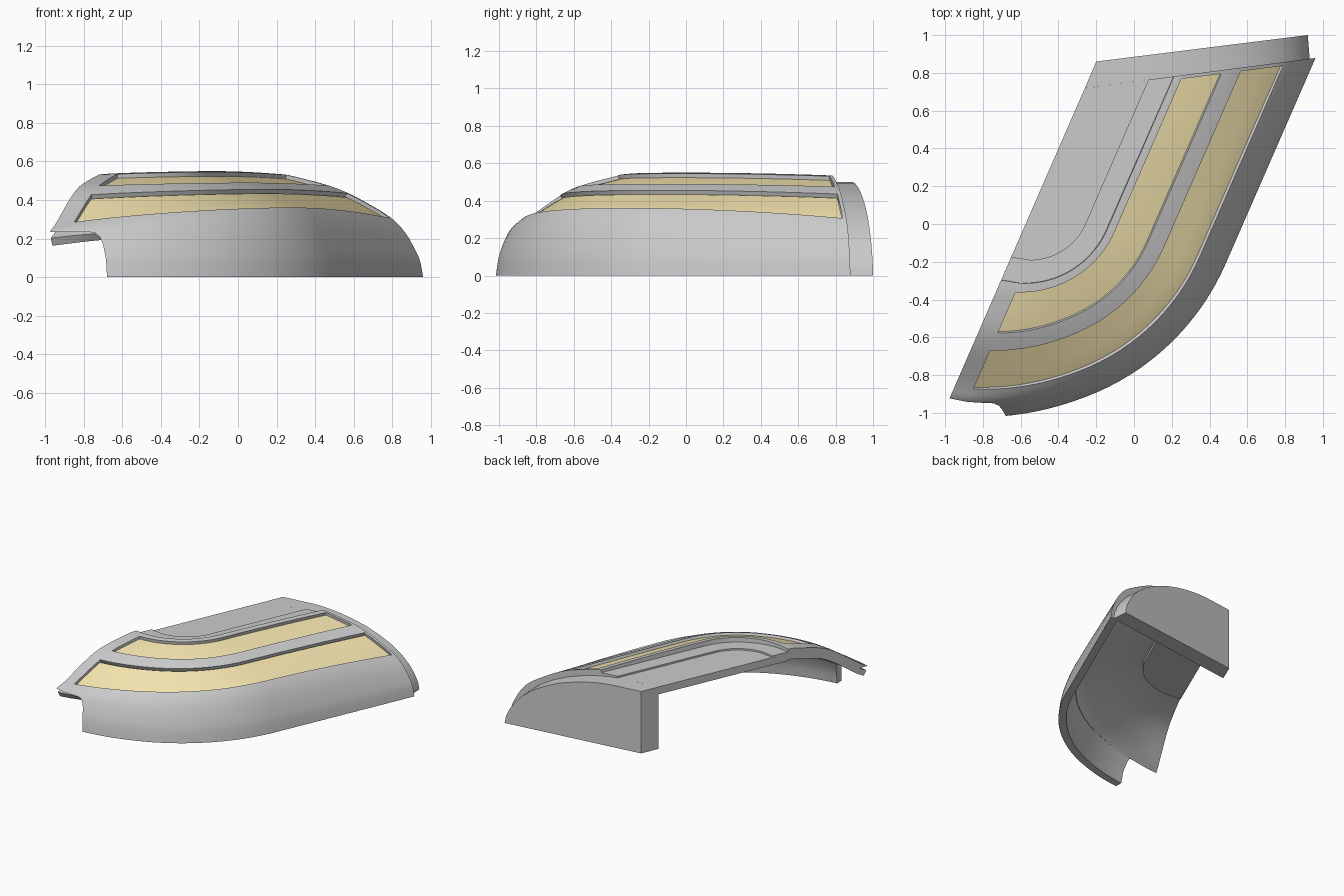
import bpy, bmesh, math
from mathutils import Vector as V

if "Cube" in bpy.data.objects:
    bpy.data.objects.remove(bpy.data.objects["Cube"])

D = V((0.4, 0.9165))          # direction of the straight run
N = V((0.9165, -0.4))         # outward across the run
LEFT = -0.526                 # left cut plane: N.p = LEFT
KEYS = [.153, .207, .447, .563, .69, .816, .9, .96, .985, 1]
ZL = [.535, .53, .47, .42, .345, .268, .225, .14, .08, 0]
ZM = [.55, .545, .49, .455, .41, .36, .27, .155, .085, 0]
ZR = [.535, .53, .475, .435, .375, .305, .225, .13, .075, 0]


def spline(zs, u):
    k = max(0, min(len(KEYS) - 2, sum(u >= a for a in KEYS) - 1))

    def slope(i):
        a, b = max(i - 1, 0), min(i + 1, len(KEYS) - 1)
        return (zs[b] - zs[a]) / (KEYS[b] - KEYS[a])
    h = KEYS[k + 1] - KEYS[k]
    s = (u - KEYS[k]) / h
    return ((2*s**3 - 3*s*s + 1) * zs[k] + (s**3 - 2*s*s + s) * h * slope(k)
            + (3*s*s - 2*s**3) * zs[k+1] + (s**3 - s*s) * h * slope(k+1))


def height(u, t):
    t = max(t, 0) ** .88
    return ((1 - 2*t) * (1 - t) * spline(ZL, u) + 4*t*(1 - t) * spline(ZM, u)
            + t * (2*t - 1) * spline(ZR, u))


ARC, RUN = 26, 8


def contour(u):
    """Plan points (and length fraction) of one contour, left cut to back cut."""
    c = V((-.55 - .17*u, .13 + .185*u))
    r = .32 + .995*u
    ang = lambda q: math.acos((q - N.dot(c)) / r)
    end = c + N * r
    run = (.754 + .13*end.x - end.y) / (D.y - .13*D.x)
    a0, a1 = ang(LEFT), ang(-.43)
    angles = [a0] + [a1 * (1 - i/ARC) for i in range(ARC + 1)]
    total = a0*r + run
    pts = [(c + (N*math.cos(a) - D*math.sin(a)) * r, (a0 - a)*r/total) for a in angles]
    for i in range(1, RUN + 1):
        s = (run - .022) * i / RUN
        pts.append((end + D*s, (a0*r + s)/total))
    pts.append((end + D*run, 1))
    # the outer contours sag a little towards the left cut
    sag = .045 * max(0, min(1, (u - .16) / .25))
    return [(p - D * sag * max(0, 1 - t/.25)**1.5, t) for p, t in pts]


def make(name, verts, faces, recalc=False):
    me = bpy.data.meshes.new(name)
    me.from_pydata(verts, [], faces)
    bm = bmesh.new()
    bm.from_mesh(me)
    loose = [v for v in bm.verts if not v.link_faces]
    bmesh.ops.delete(bm, geom=loose, context='VERTS')
    if recalc:
        bmesh.ops.recalc_face_normals(bm, faces=bm.faces)
    bm.to_mesh(me)
    bm.free()
    ob = bpy.data.objects.new(name, me)
    bpy.context.collection.objects.link(ob)
    return ob


def select(ob):
    bpy.ops.object.select_all(action='DESELECT')
    ob.select_set(True)
    bpy.context.view_layer.objects.active = ob


def smooth(ob):
    select(ob)
    bpy.ops.object.shade_smooth_by_angle(angle=math.radians(30))


def solidify(ob, th):
    """Thicken inwards, keeping the rims flush with the cut planes and the ground."""
    select(ob)
    n = len(ob.data.vertices)
    m = ob.modifiers.new("thickness", 'SOLIDIFY')
    m.thickness = th
    bpy.ops.object.modifier_apply(modifier=m.name)
    vs = ob.data.vertices
    for i in range(n):
        o, v = vs[i].co, vs[i + n].co
        if abs(N.dot(o.xy) - LEFT) < 1e-4:
            v.xy = v.xy + N * (LEFT - N.dot(v.xy))
        if abs(.754 + .13*o.x - o.y) < 1e-4:
            v.xy = v.xy + D * ((.754 + .13*v.x - v.y) / (D.y - .13*D.x))
        if o.z < 1e-4:
            v.z = 0
        v.z = max(v.z, 0)


def sheet(name, us, keep, drop=0):
    cols = [contour(u) for u in us]
    n = len(cols[0])
    verts = [(p.x, p.y, height(u, t) - drop) for u, col in zip(us, cols) for p, t in col]
    faces = [(i*n + j, (i+1)*n + j, (i+1)*n + j + 1, i*n + j + 1)
             for i in range(len(us) - 1) for j in range(n - 1)
             if keep((us[i] + us[i+1]) / 2, j, n)]
    return make(name, verts, faces)


def prism(name, a, b):
    n = len(a)
    faces = [tuple(range(n)), tuple(range(2*n - 1, n - 1, -1))]
    faces += [(i, (i+1) % n, n + (i+1) % n, n + i) for i in range(n)]
    return make(name, a + b, faces, recalc=True)


def sweep(name, u0, u1, z0, z1):
    """Rectangular strip following the contours."""
    A, B = contour(u0), contour(u1)
    loop = [p for p, t in A] + [p for p, t in reversed(B)]
    return prism(name, [(p.x, p.y, z1) for p in loop], [(p.x, p.y, z0) for p in loop])


BANDS = {"inner_panel": (.207, .447), "outer_panel": (.563, .816)}


def in_band(u, j, n):
    return 0 < j < n - 2 and any(a < u < b for a, b in BANDS.values())


# curved outer frame with two panel openings
US = [.153, .18, .207, .267, .327, .387, .447, .505, .563, .627, .69, .753, .816,
      .845, .875, .9, .92, .94, .96, .975, .985, .993, 1]
frame = sheet("outer_frame", US, lambda u, j, n: not in_band(u, j, n))
solidify(frame, .06)

# rounded notch at the front left of the skirt
prof = [(-1.2, -.1), (-.68, -.1), (-.68, 0), (-.685, .09), (-.70, .165),
        (-.715, .205), (-.74, .228), (-.765, .233), (-1.2, .233)]
cutter = prism("notch_cutter", [(x, -1.3, z) for x, z in prof], [(x, -.5, z) for x, z in prof])
cutter.hide_render = True
select(frame)
m = frame.modifiers.new("notch", 'BOOLEAN')
m.operation = 'DIFFERENCE'
m.object = cutter
m.solver = 'EXACT'
bpy.ops.object.modifier_apply(modifier=m.name)
bpy.data.objects.remove(cutter)
smooth(frame)

# recessed yellow panels
yellow = bpy.data.materials.new("panel_yellow")
yellow.diffuse_color = (.9, .77, .42, 1)
yellow.use_nodes = True
yellow.node_tree.nodes["Principled BSDF"].inputs["Base Color"].default_value = yellow.diffuse_color
for name, (a, b) in BANDS.items():
    us = [a + (b - a) * i / 4 for i in range(5)]
    panel = sheet(name, us, lambda u, j, n: 0 < j < n - 2, .022)
    solidify(panel, .03)
    panel.data.materials.append(yellow)
    smooth(panel)

# inner liner shell closing the panels from below
liner = sheet("inner_liner", [u for u in US if u < .88], lambda u, j, n: True, .04)
solidify(liner, .045)
smooth(liner)

# flat inner deck and its raised border strip
loop = [p for p, t in contour(.16)] + [V((-.26, .72))]
smooth(prism("inner_deck", [(p.x, p.y, .5) for p in loop], [(p.x, p.y, .44) for p in loop]))
smooth(sweep("deck_border", 0, .16, .48, .513))

# closed back wall with a domed profile
wall = [(-.2, 0), (-.2, .5), (.05, .5), (.14, .494), (.25, .478), (.36, .453), (.48, .417),
        (.6, .365), (.7, .308), (.78, .245), (.84, .18), (.88, .12), (.91, .055), (.92, 0)]
front = [(-.26 if x < 0 else x + .01, .754 + .13 * (-.26 if x < 0 else x + .01), z) for x, z in wall]
back = [(x, .885 + .125 * x, z) for x, z in wall]
smooth(prism("back_wall", front, back))
